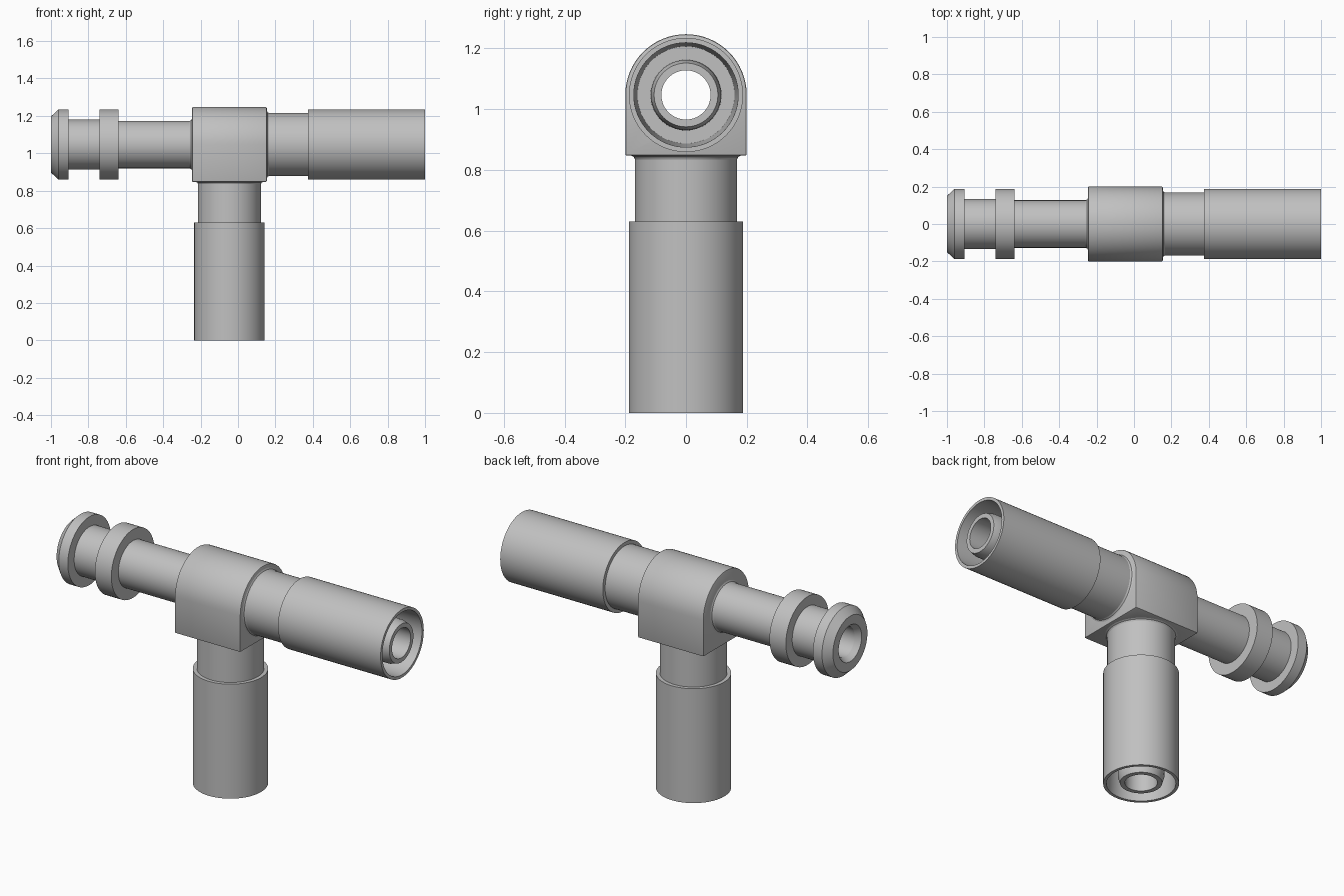
import bpy, bmesh
from math import pi, sin, cos, radians
from mathutils import Matrix, Vector

cube = bpy.data.objects.get("Cube")
if cube:
    bpy.data.objects.remove(cube, do_unlink=True)

AXIS_Z = 1.047      # height of the horizontal run
CX = -0.046         # centre of the body and the branch
HALF = 0.2          # half width of the body
BORE = 0.081
SEGS = 64

grey = bpy.data.materials.new("light grey")
grey.use_nodes = True
colour = (0.53, 0.53, 0.53, 1)
grey.diffuse_color = colour
grey.node_tree.nodes["Principled BSDF"].inputs["Base Color"].default_value = colour


def finish(bm, name):
    bmesh.ops.recalc_face_normals(bm, faces=bm.faces)
    mesh = bpy.data.meshes.new(name)
    bm.to_mesh(mesh)
    bm.free()
    mesh.materials.append(grey)
    ob = bpy.data.objects.new(name, mesh)
    bpy.context.collection.objects.link(ob)
    return ob


def smooth(ob):
    bpy.ops.object.select_all(action='DESELECT')
    ob.select_set(True)
    bpy.context.view_layer.objects.active = ob
    bpy.ops.object.shade_smooth_by_angle(angle=radians(25))


def lathe(name, profile, direction):
    """Spin a closed (distance, radius) outline around an axis from the body centre."""
    bm = bmesh.new()
    turn = Vector((0, 0, 1)).rotation_difference(Vector(direction)).to_matrix().to_4x4()
    place = Matrix.Translation((CX, 0, AXIS_Z)) @ turn
    rings = []
    for d, r in profile:
        rings.append([bm.verts.new(place @ Vector((r * cos(2 * pi * i / SEGS),
                                                   r * sin(2 * pi * i / SEGS), d)))
                      for i in range(SEGS)])
    for a, b in zip(rings, rings[1:] + rings[:1]):
        for i in range(SEGS):
            j = (i + 1) % SEGS
            bm.faces.new((a[i], a[j], b[j], b[i]))
    ob = finish(bm, name)
    smooth(ob)
    return ob


def socket(name, length, step, direction):
    """Neck, wider sleeve, and an inner nozzle inside the open sleeve."""
    floor = step + 0.1
    lathe(name, [(HALF, BORE), (HALF, 0.18), (HALF + 0.004, 0.172), (HALF + 0.012, 0.168),
                 (step, 0.168), (step, 0.188), (length, 0.188), (length, 0.172),
                 (floor, 0.16), (floor, 0.117), (length - 0.04, 0.115),
                 (length - 0.005, 0.105), (length - 0.005, BORE)], direction)


# Sleeved arms on the left and below
socket("left_socket_arm", 1 - CX, 0.375 - CX, (1, 0, 0))
socket("lower_socket_arm", AXIS_Z, AXIS_Z - 0.63, (0, 0, -1))

# Plug arm on the right, with a collar and a chamfered end flange
end = 1 + CX
lathe("right_plug_arm",
      [(HALF, BORE), (HALF, 0.139), (HALF + 0.004, 0.131), (HALF + 0.012, 0.127),
       (0.64 + CX, 0.127), (0.64 + CX, 0.188), (0.74 + CX, 0.188), (0.74 + CX, 0.133),
       (0.905 + CX, 0.133), (0.905 + CX, 0.188), (0.96 + CX, 0.188), (end, 0.15),
       (end, 0.1), (end - 0.03, BORE)], (-1, 0, 0))

# Central body: square below, half round above
bm = bmesh.new()
outline = [(-HALF, -HALF), (HALF, -HALF)]
outline += [(HALF * cos(pi * i / 32), HALF * sin(pi * i / 32)) for i in range(33)]
base = bm.faces.new([bm.verts.new((CX - HALF, y, AXIS_Z + z)) for y, z in outline])
ext = bmesh.ops.extrude_face_region(bm, geom=[base])
bmesh.ops.translate(bm, vec=(2 * HALF, 0, 0),
                    verts=[v for v in ext["geom"] if isinstance(v, bmesh.types.BMVert)])
body = finish(bm, "central_body")
bevel = body.modifiers.new("soft_edges", 'BEVEL')
bevel.width = 0.006
bevel.segments = 2
bevel.limit_method = 'ANGLE'


# Bores through the body
def drill(name, depth, centre, rotation):
    bm = bmesh.new()
    bmesh.ops.create_cone(bm, cap_ends=True, segments=SEGS, radius1=BORE, radius2=BORE,
                          depth=depth, matrix=Matrix.Translation(centre) @ rotation)
    cutter = finish(bm, name)
    cutter.hide_render = True
    cut = body.modifiers.new(name, 'BOOLEAN')
    cut.operation = 'DIFFERENCE'
    cut.solver = 'EXACT'
    cut.object = cutter
    return cutter


cutters = [drill("run_bore", 1, (CX, 0, AXIS_Z), Matrix.Rotation(pi / 2, 4, 'Y')),
           drill("branch_bore", 0.4, (CX, 0, AXIS_Z - 0.2), Matrix.Identity(4))]
bpy.ops.object.select_all(action='DESELECT')
body.select_set(True)
bpy.context.view_layer.objects.active = body
for mod in list(body.modifiers):
    bpy.ops.object.modifier_apply(modifier=mod.name)
for cutter in cutters:
    bpy.data.objects.remove(cutter, do_unlink=True)
smooth(body)
